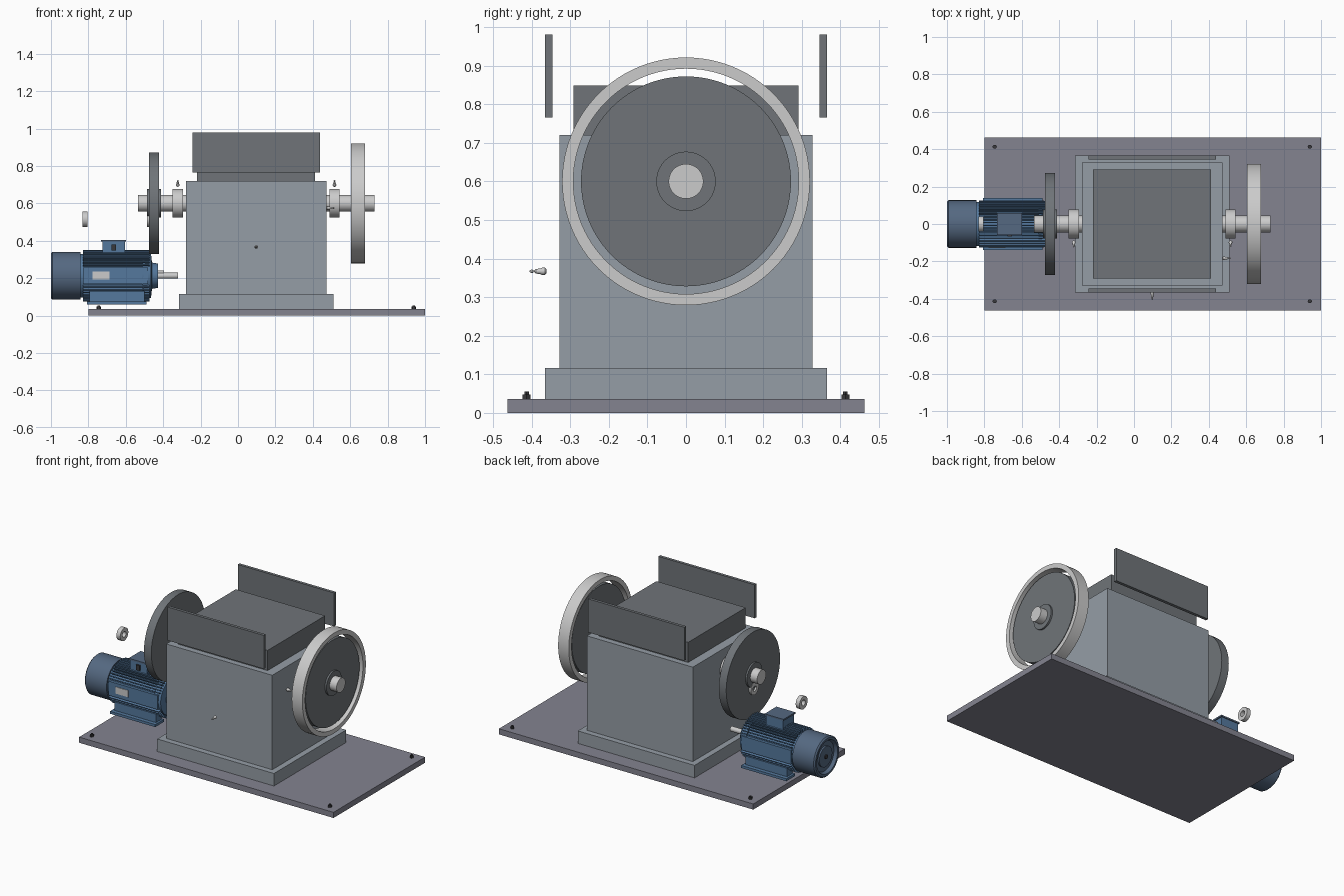
import bpy, bmesh, math
from mathutils import Vector, Matrix

if "Cube" in bpy.data.objects:
    bpy.data.objects.remove(bpy.data.objects["Cube"])


def mat(name, r, g, b):
    m = bpy.data.materials.new(name)
    m.diffuse_color = (r, g, b, 1)
    m.use_nodes = True
    m.node_tree.nodes["Principled BSDF"].inputs["Base Color"].default_value = m.diffuse_color
    return m


BODY = mat("painted_casting", 0.30, 0.34, 0.38)
BASE = mat("base_steel", 0.23, 0.23, 0.28)
DARK = mat("dark_iron", 0.16, 0.175, 0.19)
STEEL = mat("bright_steel", 0.58, 0.59, 0.60)
BLUE = mat("motor_blue", 0.09, 0.19, 0.34)
COWL = mat("cowl_blue", 0.09, 0.14, 0.22)
BLACK = mat("black", 0.04, 0.04, 0.045)


def finish(name, bm, material):
    """Turn bmesh into an object, smooth with sharp edges over 30 degrees."""
    bmesh.ops.recalc_face_normals(bm, faces=bm.faces)
    for f in bm.faces:
        f.smooth = True
    for e in bm.edges:
        e.smooth = len(e.link_faces) == 2 and e.calc_face_angle(0) < math.radians(30)
    me = bpy.data.meshes.new(name)
    bm.to_mesh(me)
    bm.free()
    me.materials.append(material)
    ob = bpy.data.objects.new(name, me)
    bpy.context.collection.objects.link(ob)
    return ob


def box(name, x, y, z, material):
    bm = bmesh.new()
    bmesh.ops.create_cube(bm, size=1)
    for v in bm.verts:
        v.co = [lo + (c + 0.5) * (hi - lo) for c, (lo, hi) in zip(v.co, (x, y, z))]
    return finish(name, bm, material)


def lathe(name, profile, origin, axis, material, seg=64, closed=False):
    """Revolve (distance along axis, radius) points about the axis."""
    bm = bmesh.new()
    q = Vector((0, 0, 1)).rotation_difference(Vector(axis)).to_matrix()
    o = Vector(origin)
    rings = []
    for t, r in profile:
        n = 1 if r == 0 else seg
        rings.append([bm.verts.new(o + q @ Vector((r * math.cos(a), r * math.sin(a), t)))
                      for a in (2 * math.pi * i / seg for i in range(n))])
    pairs = list(zip(rings, rings[1:]))
    if closed:
        pairs.append((rings[-1], rings[0]))
    for a, b in pairs:
        for i in range(seg):
            j = (i + 1) % seg
            quad = [a[i % len(a)], a[j % len(a)], b[j % len(b)], b[i % len(b)]]
            bm.faces.new(list(dict.fromkeys(quad)))
    return finish(name, bm, material)


def rod(name, x0, x1, r, z, material, y=0, seg=64):
    return lathe(name, [(0, 0), (0, r), (x1 - x0, r), (x1 - x0, 0)],
                 (x0, y, z), (1, 0, 0), material, seg)


def ring(name, x0, x1, r_in, r_out, z, material, seg=64):
    w = x1 - x0
    return lathe(name, [(0, r_in), (0, r_out), (w, r_out), (w, r_in)],
                 (x0, 0, z), (1, 0, 0), material, seg, True)


def nipple(name, origin, axis):
    lathe(name, [(0, 0), (0.001, 0.006), (0.005, 0.0095), (0.012, 0.0095), (0.017, 0.007),
                 (0.028, 0.006), (0.032, 0.0025), (0.034, 0.0025), (0.038, 0.005),
                 (0.043, 0.003), (0.045, 0)], origin, axis, STEEL, 20)


# Base plate and anchor bolts
box("base_plate", (-0.80, 1.0), (-0.463, 0.463), (0, 0.036), BASE)
for x in (-0.745, 0.94):
    for y in (-0.413, 0.413):
        lathe("anchor_bolt", [(0, 0), (0, 0.012), (0.012, 0.012), (0.012, 0.007),
                              (0.019, 0.007), (0.019, 0)], (x, y, 0.036), (0, 0, 1), BLACK, 6)

# Crusher housing, top block and hopper side plates
CX, AZ = 0.097, 0.60
box("housing_plinth", (CX - 0.413, CX + 0.413), (-0.365, 0.365), (0.036, 0.116), BODY)
box("housing", (CX - 0.375, CX + 0.375), (-0.328, 0.328), (0.116, 0.72), BODY)
box("top_block", (CX - 0.316, CX + 0.316), (-0.291, 0.291), (0.72, 0.849), DARK)
for s in (-1, 1):
    y = sorted((s * 0.346, s * 0.365))
    box("hopper_plate", (CX - 0.341, CX + 0.341), y, (0.766, 0.98), DARK)

# Main shaft with mirrored wheels, hubs, bearings and grease nipples
rod("main_shaft", CX - 0.632, CX + 0.632, 0.045, AZ, STEEL)
for s, side in ((-1, "left"), (1, "right")):
    def span(a, b):
        return sorted((CX + s * a, CX + s * b))
    rod(side + "_wheel_disc", *span(0.520, 0.572), 0.272, AZ, DARK, seg=96)
    rod(side + "_wheel_hub", *span(0.508, 0.583), 0.077, AZ, DARK)
    ring(side + "_bearing", *span(0.391, 0.447), 0.045, 0.077, AZ, STEEL)
    nipple(side + "_bearing_nipple", (CX + s * 0.419, -0.092, AZ + 0.092), (0, -1, 1))
ring("flywheel_rim", 0.605, 0.68, 0.292, 0.321, AZ, STEEL, 96)
nipple("front_nipple", (CX, -0.361, 0.367), (0, -1, 0))
nipple("side_nipple", (0.472, -0.183, 0.575), (1, 0, 0))

# Small idler rings beside the drive wheel
for x in (-0.832, -0.487):
    ring("idler_ring", x, x + 0.027, 0.018, 0.041, 0.515, STEEL, 40)

# Motor: fan cowl with recessed end, drive end shield and shaft
MZ = 0.213
lathe("fan_cowl", [(0.02, 0), (0.02, 0.095), (0, 0.105), (0, 0.119), (0.008, 0.127),
                   (0.158, 0.127), (0.158, 0)], (-1.0, 0, MZ), (1, 0, 0), COWL)
rod("fan_grille", -0.99, -0.975, 0.065, MZ, COWL)
rod("grille_button", -0.995, -0.985, 0.014, MZ, BLACK, seg=24)
lathe("end_shield", [(0, 0), (0, 0.127), (0.045, 0.118), (0.05, 0.07), (0.082, 0.065),
                     (0.082, 0)], (-0.51, 0, MZ), (1, 0, 0), BLUE)
rod("motor_shaft", -0.43, -0.322, 0.016, MZ, STEEL, seg=32)
box("shaft_key", (-0.43, -0.395), (-0.005, 0.005), (MZ + 0.01, MZ + 0.028), STEEL)

# Motor core and lengthwise cooling fins, left plain at both sides
rod("motor_core", -0.842, -0.475, 0.117, MZ, BLUE)
bm = bmesh.new()
for i in range(48):
    a = 2 * math.pi * (i + 0.5) / 48
    if abs(math.sin(a)) < 0.42:
        continue
    r = Matrix.Rotation(a, 4, 'X')
    m = Matrix.Translation((-0.651, 0, MZ)) @ r @ Matrix.Translation((0, 0.122, 0))
    bmesh.ops.create_cube(bm, size=1, matrix=m @ Matrix.Diagonal((0.358, 0.03, 0.006, 1)))
finish("cooling_fins", bm, BLUE)
for s, side in ((-1, "front"), (1, "back")):
    box(side + "_motor_pad", (-0.83, -0.48), sorted((s * 0.10, s * 0.126)),
        (MZ - 0.045, MZ + 0.045), BLUE)
box("rating_plate", (-0.777, -0.687), (-0.129, -0.125), (0.193, 0.236), STEEL)

# Motor feet
for s in (-1, 1):
    box("motor_foot", (-0.808, -0.488), sorted((s * 0.05, s * 0.14)), (0.06, 0.076), BLUE)
    box("foot_rib", (-0.795, -0.50), sorted((s * 0.06, s * 0.115)), (0.07, 0.13), BLUE)

# Terminal box with lid and cable gland
box("terminal_box", (-0.725, -0.605), (-0.055, 0.055), (0.31, 0.395), BLUE)
box("terminal_lid", (-0.732, -0.598), (-0.06, 0.06), (0.395, 0.405), COWL)
box("cable_gland", (-0.677, -0.652), (-0.066, -0.054), (0.347, 0.38), BLACK)
